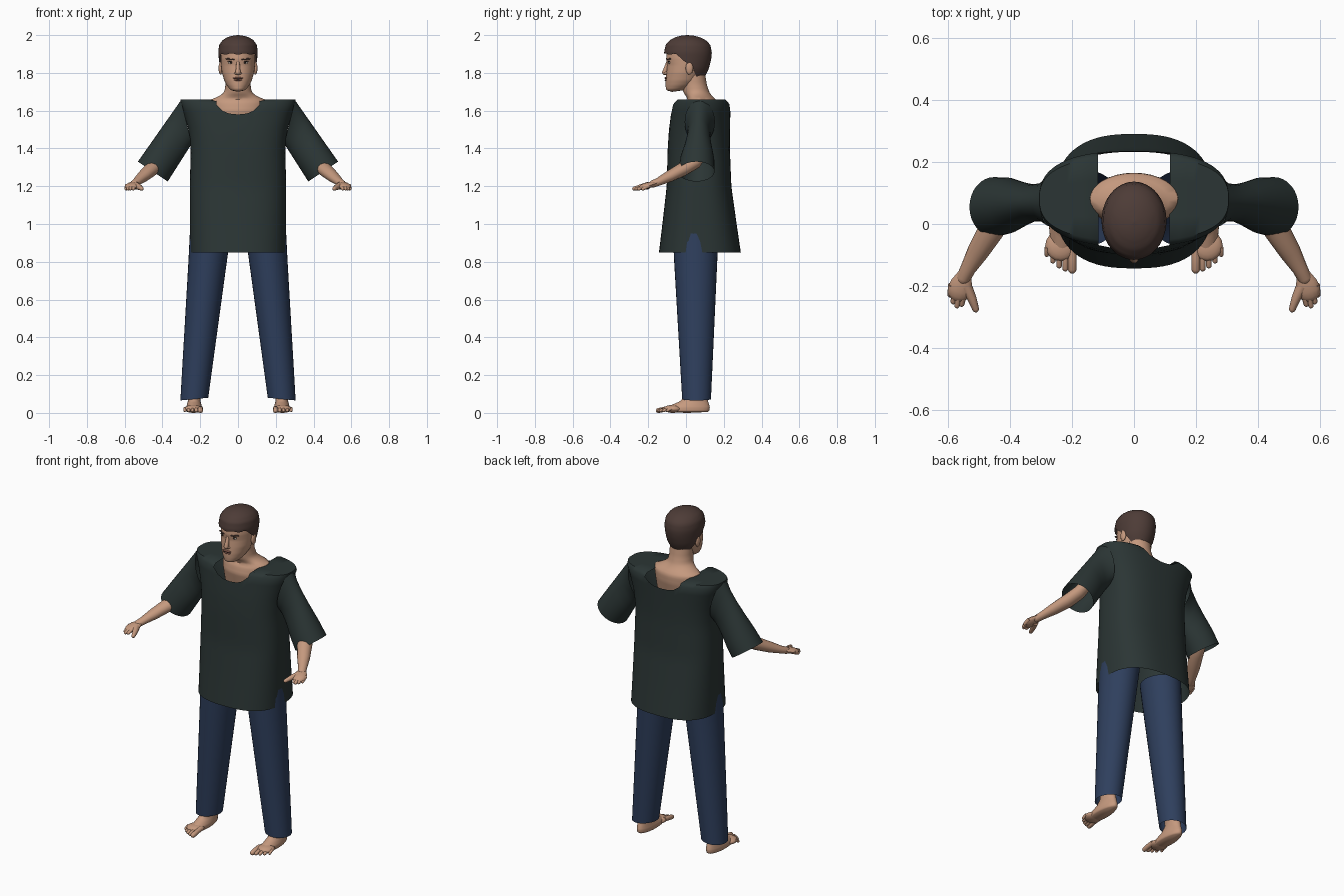
import bpy, bmesh, math
from mathutils import Vector

cube = bpy.data.objects.get("Cube")
if cube:
    bpy.data.objects.remove(cube)


def material(name, rgb):
    m = bpy.data.materials.new(name)
    m.use_nodes = True
    m.diffuse_color = (*rgb, 1)
    m.node_tree.nodes["Principled BSDF"].inputs["Base Color"].default_value = (*rgb, 1)
    return m


SKIN = material("skin", (0.56, 0.32, 0.21))
HAIR = material("brown hair", (0.075, 0.045, 0.038))
SHIRT = material("dark green cloth", (0.024, 0.036, 0.035))
DENIM = material("blue denim", (0.028, 0.05, 0.11))
WHITE = material("eye white", (0.6, 0.55, 0.5))
DARK = material("eye dark", (0.03, 0.02, 0.015))
LIPS = material("lips", (0.35, 0.15, 0.11))


def finish(name, bm, mat, angle=50):
    bmesh.ops.remove_doubles(bm, verts=bm.verts, dist=0.00002)
    bmesh.ops.recalc_face_normals(bm, faces=bm.faces)
    me = bpy.data.meshes.new(name)
    bm.to_mesh(me)
    bm.free()
    me.materials.append(mat)
    ob = bpy.data.objects.new(name, me)
    bpy.context.collection.objects.link(ob)
    bpy.ops.object.select_all(action='DESELECT')
    ob.select_set(True)
    bpy.context.view_layer.objects.active = ob
    bpy.ops.object.shade_smooth_by_angle(angle=math.radians(angle))
    return ob


def bridge(bm, rows):
    n = len(rows[0])
    for a, b in zip(rows, rows[1:]):
        for i in range(n):
            j = (i + 1) % n
            bm.faces.new((a[i], a[j], b[j], b[i]))


def loft(name, rings, mat, n=20, cap=True):
    """Rings are (centre, half-axis, half-axis)."""
    bm = bmesh.new()
    angles = [math.tau * i / n for i in range(n)]
    rows = [[bm.verts.new(c + u * math.cos(a) + v * math.sin(a)) for a in angles]
            for c, u, v in rings]
    bridge(bm, rows)
    if cap:
        bm.faces.new(rows[0])
        bm.faces.new(rows[-1])
    return finish(name, bm, mat)


def tube(name, pts, radii, mat, flat=1.0, n=14):
    """Round limb along a path, with a rounded tip; flat squashes its height."""
    p = [Vector(q) for q in pts]
    end = (p[-1] - p[-2]).normalized() * radii[-1]
    radii = list(radii)
    for k, s in ((0.5, 0.85), (0.85, 0.5), (1.0, 0.1)):
        p.append(Vector(pts[-1]) + end * k)
        radii.append(radii[len(pts) - 1] * s)
    rings = []
    for i, c in enumerate(p):
        t = (p[min(i + 1, len(p) - 1)] - p[max(i - 1, 0)]).normalized()
        side = t.cross(Vector((0, 0, 1))).normalized()
        rings.append((c, side * radii[i], side.cross(t) * radii[i] * flat))
    return loft(name, rings, mat, n)


def ball(name, loc, size, mat):
    bm = bmesh.new()
    bmesh.ops.create_uvsphere(bm, u_segments=16, v_segments=10, radius=1)
    for v in bm.verts:
        v.co = Vector([v.co[i] * size[i] + loc[i] for i in range(3)])
    return finish(name, bm, mat)


def sample(profile, z):
    for a, b in zip(profile, profile[1:]):
        if z <= b[0]:
            f = max(0, (z - a[0]) / (b[0] - a[0]))
            return [p + (q - p) * f for p, q in zip(a, b)]
    return profile[-1]


def shell(name, profile, mat, lo=None, hi=None, n=48, rows=14, power=1.0, cx=0, dome=False, extra=None):
    """Upright skin through (z, half width, front y, back y, x shift); lo and hi give edge heights."""
    bm = bmesh.new()
    grid = []
    for k in range(rows + 1):
        f = k / rows
        f = math.sin(f * math.pi / 2) if dome else f
        ring = []
        for i in range(n):
            a = math.tau * i / n
            c, s = math.cos(a), math.sin(a)
            z0 = lo(c, s) if lo else profile[0][0]
            z1 = hi(c, s) if hi else profile[-1][0]
            z = z0 + (z1 - z0) * f
            q = sample(profile, z)
            x = q[1] * math.copysign(abs(c) ** power, c)
            y = (q[2] + q[3]) / 2 + (q[3] - q[2]) / 2 * math.copysign(abs(s) ** power, s)
            shift = q[4] if len(q) > 4 else cx
            ring.append(bm.verts.new((x + shift, y, z)))
        grid.append(ring)
    bridge(bm, grid)
    if extra:
        extra(bm, grid[-1])
    return finish(name, bm, mat)


# Shirt body: loose shell with a scooped neckline and flat shoulder yokes
def neckline(c, s):
    dip = max(0, 1 - (abs(c) / 0.3) ** 2) ** 0.7
    return 1.64 - dip * (0.06 if s < 0 else 0.045)


def yokes(bm, rim):
    n = len(rim)
    steps = (0.06, 0.3, 0.5, 0.7, 0.94)
    lines = {}
    for i in range(1, n // 2):
        a, b = rim[i], rim[n - i]
        if abs(a.co.x) > 0.1:
            mids = [bm.verts.new(a.co.lerp(b.co, f) + Vector((0, 0, 0.018))) for f in steps]
            lines[i] = [a, *mids, b]
    for i in lines:
        if i + 1 in lines:
            for k in range(len(steps) + 1):
                bm.faces.new((lines[i][k], lines[i + 1][k], lines[i + 1][k + 1], lines[i][k + 1]))
    for end, tip in ((1, 0), (n // 2 - 1, n // 2)):
        for k in range(len(steps) + 1):
            bm.faces.new((lines[end][k], lines[end][k + 1], rim[tip]))


shell("shirt_body", [(0.85, 0.255, -0.143, 0.29), (1.0, 0.255, -0.125, 0.268), (1.2, 0.255, -0.102, 0.24),
                     (1.4, 0.25, -0.097, 0.232), (1.5, 0.262, -0.09, 0.233), (1.6, 0.29, -0.077, 0.235),
                     (1.64, 0.305, -0.072, 0.235)],
      SHIRT, hi=neckline, n=64, rows=18, power=0.78, extra=yokes)

# Neck and upper shoulders
shell("neck", [(1.52, 0.13, 0.0, 0.15), (1.6, 0.14, -0.015, 0.165), (1.645, 0.145, -0.005, 0.165),
               (1.664, 0.14, 0.01, 0.155), (1.675, 0.1, 0.0, 0.14), (1.7, 0.072, -0.015, 0.122),
               (1.74, 0.066, -0.02, 0.11), (1.8, 0.066, -0.02, 0.1)], SKIN, rows=24, n=32)

# Head and hair
shell("head", [(1.7, 0.0, -0.075, -0.07), (1.702, 0.025, -0.095, -0.04), (1.712, 0.042, -0.106, 0.0),
               (1.735, 0.06, -0.108, 0.04), (1.76, 0.073, -0.108, 0.07), (1.8, 0.085, -0.104, 0.09),
               (1.84, 0.09, -0.1, 0.11), (1.875, 0.092, -0.105, 0.12), (1.92, 0.09, -0.1, 0.12),
               (1.96, 0.07, -0.06, 0.09), (1.98, 0.0, 0.0, 0.01)], SKIN, rows=40, n=32)


def hairline(c, s):
    wave = 0.004 * math.sin(9 * math.atan2(s, c))
    front, side, back = 1.9, 1.85, 1.775
    if s < 0:
        return front + (side - front) * max(0, 1 + s * 1.8) + wave
    return side + (back - side) * min(1, s * 1.7) + wave


shell("hair", [(1.77, 0.072, -0.09, 0.095), (1.82, 0.094, -0.1, 0.12), (1.87, 0.101, -0.11, 0.133),
               (1.91, 0.105, -0.116, 0.137), (1.95, 0.099, -0.107, 0.128), (1.975, 0.08, -0.083, 0.103),
               (1.99, 0.053, -0.052, 0.072), (1.997, 0.028, -0.025, 0.04), (2.0, 0.0, 0.005, 0.008)],
      HAIR, lo=hairline, dome=True, rows=18)

# Nose and mouth
tube("nose", [(0, -0.095, 1.862), (0, -0.106, 1.825), (0, -0.113, 1.803)], [0.008, 0.011, 0.014], SKIN)
ball("nose_base", (0, -0.106, 1.798), (0.02, 0.014, 0.009), SKIN)
ball("upper_lip", (0, -0.105, 1.773), (0.027, 0.008, 0.005), LIPS)
ball("lower_lip", (0, -0.104, 1.762), (0.023, 0.009, 0.005), LIPS)
ball("mouth_line", (0, -0.107, 1.768), (0.026, 0.006, 0.0018), DARK)

for s, side in ((1, "left"), (-1, "right")):
    # Eyes, brows and ears
    ball(side + "_eye", (s * 0.037, -0.088, 1.854), (0.016, 0.006, 0.006), WHITE)
    ball(side + "_iris", (s * 0.036, -0.092, 1.855), (0.006, 0.004, 0.006), DARK)
    ball(side + "_upper_eyelid", (s * 0.037, -0.09, 1.861), (0.018, 0.006, 0.0025), DARK)
    ball(side + "_brow_inner", (s * 0.029, -0.097, 1.871), (0.017, 0.007, 0.004), HAIR)
    ball(side + "_brow_outer", (s * 0.05, -0.086, 1.874), (0.016, 0.008, 0.004), HAIR)
    ball(side + "_ear", (s * 0.092, 0.018, 1.825), (0.011, 0.02, 0.034), SKIN)

    # Sleeve: pinched at the shoulder, flared at the open cuff
    rings = []
    for f, ry in ((0, 0.08), (0.12, 0.062), (0.3, 0.06), (0.5, 0.071), (0.75, 0.09), (1, 0.096)):
        top = Vector((s * 0.302, 0, 1.655)).lerp(Vector((s * 0.53, 0, 1.33)), f)
        low = Vector((s * 0.245, 0, 1.425)).lerp(Vector((s * 0.372, 0, 1.225)), f)
        rings.append(((top + low) / 2 + Vector((0, 0.073 - 0.018 * f, 0)), (top - low) / 2, Vector((0, ry, 0))))
    loft(side + "_sleeve", rings, SHIRT, n=32, cap=False)

    # Forearm and hand
    tube(side + "_forearm", [(s * 0.4, 0.08, 1.38), (s * 0.43, 0.045, 1.325), (s * 0.46, -0.02, 1.288),
                             (s * 0.503, -0.09, 1.251), (s * 0.535, -0.145, 1.224), (s * 0.55, -0.175, 1.212)],
         [0.038, 0.042, 0.042, 0.035, 0.025, 0.023], SKIN, flat=0.85)
    tube(side + "_palm", [(s * 0.545, -0.16, 1.217), (s * 0.555, -0.19, 1.208), (s * 0.563, -0.215, 1.2)],
         [0.022, 0.035, 0.038], SKIN, flat=0.45)
    for k, (x, y) in enumerate([(0.592, -0.228), (0.582, -0.25), (0.57, -0.263), (0.555, -0.258)]):
        base = (s * (0.588 - 0.014 * k), -0.195 - 0.006 * k, 1.203)
        tube(f"{side}_finger_{k + 1}", [base, (s * x, y, 1.186)], [0.011, 0.009], SKIN, n=10)
    tube(side + "_thumb", [(s * 0.542, -0.2, 1.203), (s * 0.522, -0.24, 1.195), (s * 0.51, -0.274, 1.187)],
         [0.02, 0.015, 0.011], SKIN, n=10)

    # Trouser leg
    shell(side + "_trouser_leg", [(0.07, 0.073, -0.02, 0.132, s * 0.232), (0.86, 0.104, -0.066, 0.168, s * 0.155),
                                  (0.95, 0.108, -0.07, 0.172, s * 0.147)],
          DENIM, lo=lambda c, t: 0.073 - 0.007 * c * s, n=32, rows=6)

    # Bare foot with toes
    shell(side + "_foot", [(0, 0.0, 0.0, 0.01), (0.001, 0.034, -0.1, 0.11), (0.012, 0.042, -0.115, 0.124),
                           (0.03, 0.042, -0.105, 0.126), (0.045, 0.038, -0.07, 0.122), (0.06, 0.034, -0.035, 0.117),
                           (0.09, 0.034, 0.0, 0.11), (0.15, 0.04, 0.0, 0.11)], SKIN, n=24, rows=30, cx=s * 0.232)
    ball(side + "_foot_ball", (s * 0.236, -0.07, 0.021), (0.05, 0.05, 0.021), SKIN)
    for k in range(5):
        r = 0.014 if k == 0 else 0.0105 - 0.0006 * k
        x = 0.201 + 0.02 * k - (0.002 if k == 0 else 0)
        tip = -0.146 + 0.003 * k * k
        tube(f"{side}_toe_{k + 1}", [(s * x, -0.075, 0.024), (s * x, (tip - 0.075) / 2, 0.02), (s * x, tip, 0.0125)],
             [r, r, r], SKIN, n=10)
